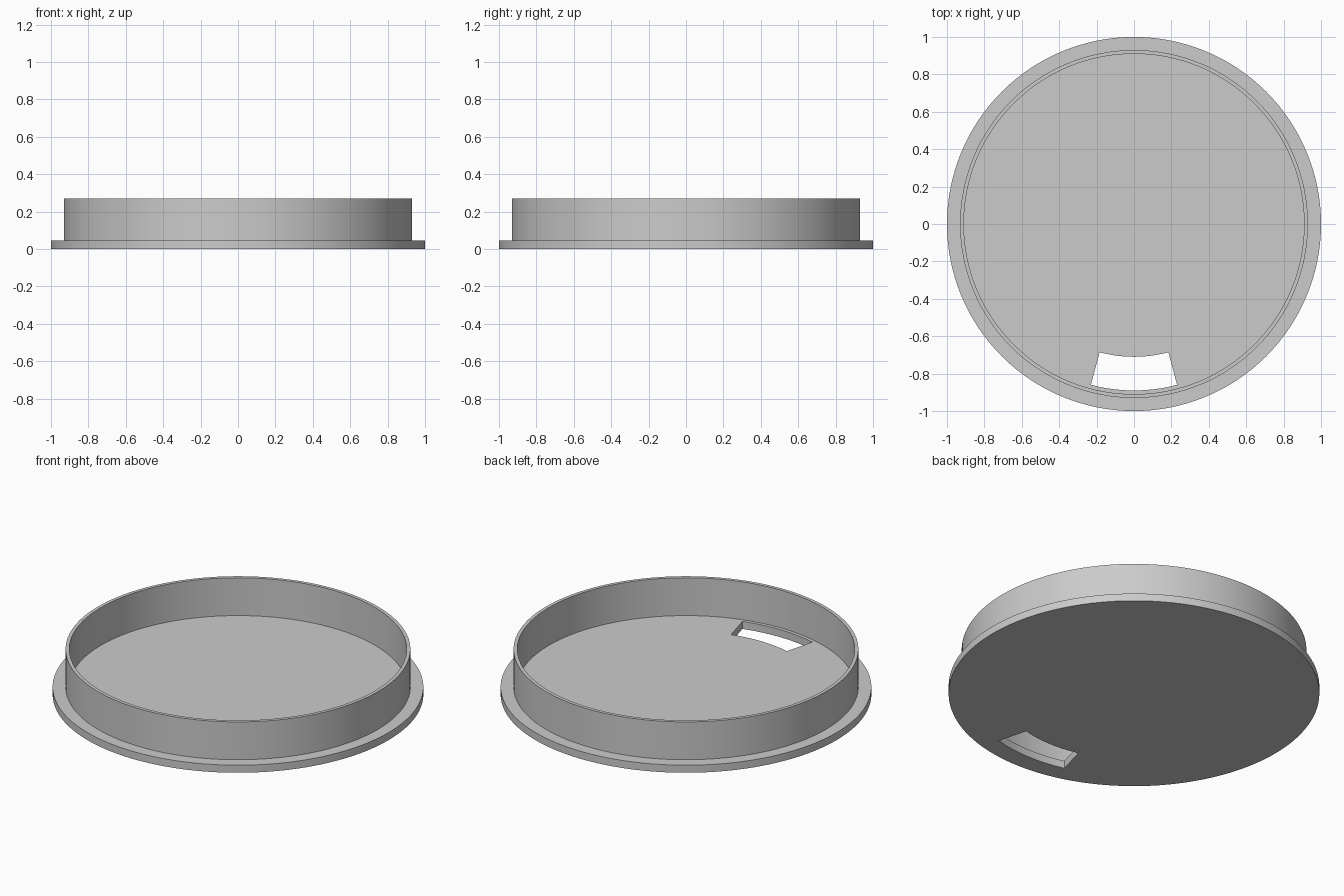
import bpy
import bmesh
from math import sin, cos, radians, tau

if "Cube" in bpy.data.objects:
    bpy.data.objects.remove(bpy.data.objects["Cube"], do_unlink=True)

SEGMENTS = 128
BASE_TOP, RIM_TOP = 0.045, 0.27
RIM_OUTER, RIM_INNER = 0.93, 0.91

grey = bpy.data.materials.new("plain grey")
grey.use_nodes = True
grey.diffuse_color = (0.6, 0.6, 0.6, 1)
grey.node_tree.nodes["Principled BSDF"].inputs["Base Color"].default_value = grey.diffuse_color


def make_object(name, bm):
    bmesh.ops.recalc_face_normals(bm, faces=bm.faces)
    mesh = bpy.data.meshes.new(name)
    bm.to_mesh(mesh)
    bm.free()
    mesh.materials.append(grey)
    obj = bpy.data.objects.new(name, mesh)
    bpy.context.collection.objects.link(obj)
    return obj


def lathe(name, profile):
    """Stack rings from a radius/height profile and cap both ends."""
    bm = bmesh.new()
    rings = [[bm.verts.new((r * cos(tau * i / SEGMENTS), r * sin(tau * i / SEGMENTS), z))
              for i in range(SEGMENTS)] for r, z in profile]
    for low, high in zip(rings, rings[1:]):
        for i in range(SEGMENTS):
            j = (i + 1) % SEGMENTS
            bm.faces.new((low[i], low[j], high[j], high[i]))
    bm.faces.new(rings[0])
    bm.faces.new(rings[-1])
    return make_object(name, bm)


def arc_block(name, inner, outer, half_angle, bottom, top, steps=12):
    """Ring sector prism centred on the front direction."""
    angles = [radians(-90 - half_angle + 2 * half_angle * i / steps) for i in range(steps + 1)]
    outline = [(outer * cos(a), outer * sin(a)) for a in angles]
    outline += [(inner * cos(a), inner * sin(a)) for a in reversed(angles)]
    bm = bmesh.new()
    face = bm.faces.new([bm.verts.new((x, y, bottom)) for x, y in outline])
    extruded = bmesh.ops.extrude_face_region(bm, geom=[face])["geom"]
    bmesh.ops.translate(bm, vec=(0, 0, top - bottom),
                        verts=[v for v in extruded if isinstance(v, bmesh.types.BMVert)])
    return make_object(name, bm)


# Flanged disc with a thin upright rim
lid = lathe("lid", [(1, 0), (1, BASE_TOP), (RIM_OUTER, BASE_TOP), (RIM_OUTER, RIM_TOP),
                    (RIM_INNER, RIM_TOP), (RIM_INNER, BASE_TOP)])

# Curved slot through the floor near the front
cutter = arc_block("slot_cutter", 0.71, 0.89, 15, -0.1, 0.15)
cutter.hide_render = True
cut = lid.modifiers.new("slot", 'BOOLEAN')
cut.operation = 'DIFFERENCE'
cut.solver = 'EXACT'
cut.object = cutter

bpy.ops.object.select_all(action='DESELECT')
lid.select_set(True)
bpy.context.view_layer.objects.active = lid
bpy.ops.object.modifier_apply(modifier=cut.name)
bpy.data.objects.remove(cutter, do_unlink=True)
bpy.ops.object.shade_smooth_by_angle(angle=radians(30))
